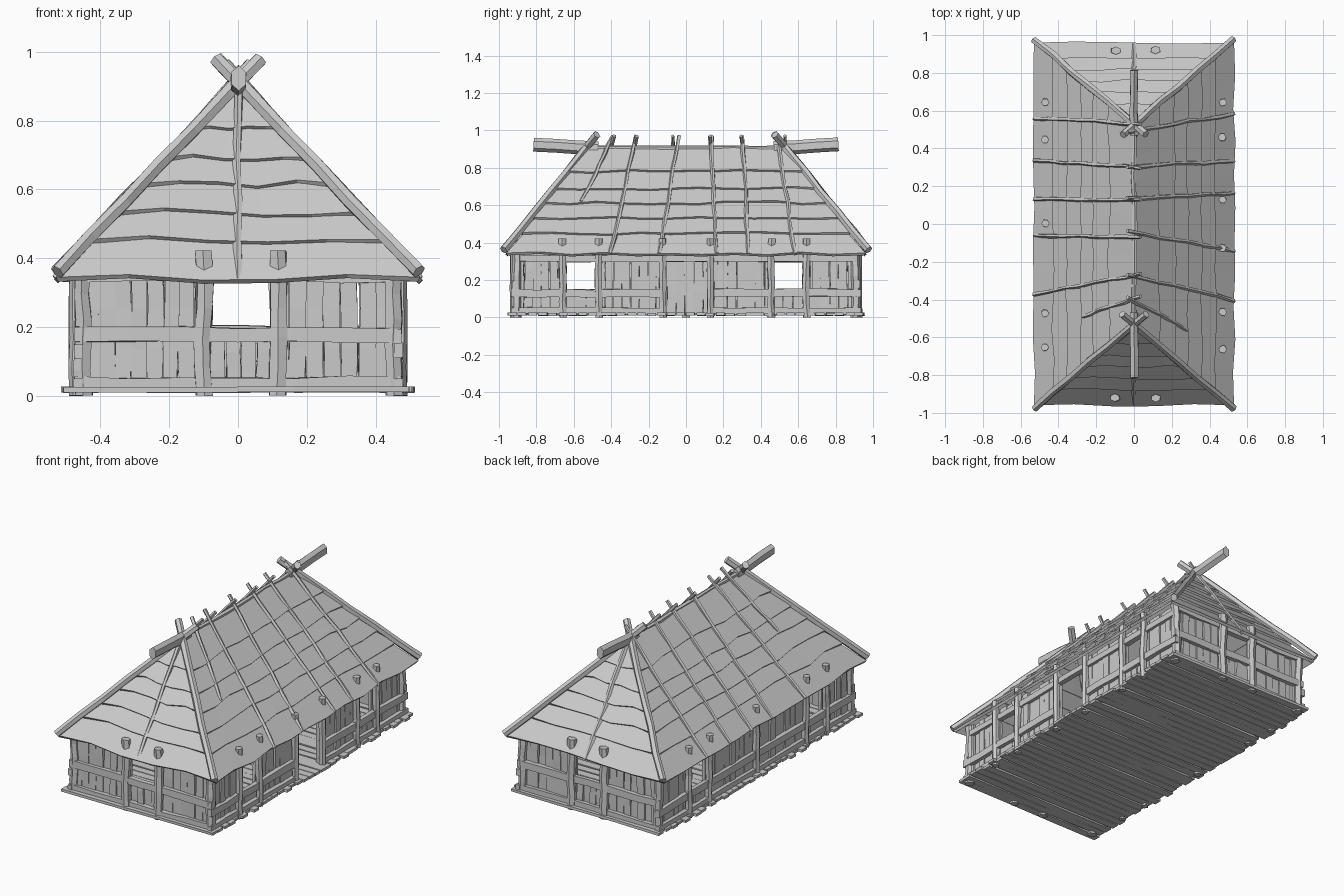
import bpy, bmesh, math, random
from mathutils import Vector as V

if "Cube" in bpy.data.objects:
    bpy.data.objects.remove(bpy.data.objects["Cube"])

random.seed(4)
R = random.uniform


def make(name, bm):
    bmesh.ops.recalc_face_normals(bm, faces=bm.faces[:])
    me = bpy.data.meshes.new(name)
    bm.to_mesh(me)
    bm.free()
    ob = bpy.data.objects.new(name, me)
    bpy.context.collection.objects.link(ob)
    return ob


def beam(bm, a, b, w, h, width_dir=None, sides=4, segs=3, rough=0.004):
    """Rough hewn timber from a to b, w wide along width_dir, h deep."""
    a, b = V(a), V(b)
    axis = (b - a).normalized()
    side = V(width_dir) if width_dir else axis.cross(V((0, 0, 1)))
    side = (side - axis * side.dot(axis)).normalized()
    up = axis.cross(side)
    k = 0.5 * (math.sqrt(2) if sides == 4 else 1.05)
    rings = []
    for i in range(segs + 1):
        c = a.lerp(b, i / segs) + side * R(-rough, rough) + up * R(-rough, rough) * 0.5
        ring = []
        for j in range(sides):
            t = math.tau * (j + 0.5) / sides
            p = c + side * (math.cos(t) * w * k) + up * (math.sin(t) * h * k)
            ring.append(bm.verts.new(p + side * R(-rough, rough) * 0.5))
        rings.append(ring)
    for r, q in zip(rings, rings[1:]):
        for j in range(sides):
            n = (j + 1) % sides
            bm.faces.new((r[j], r[n], q[n], q[j]))
    bm.faces.new(rings[0][::-1])
    bm.faces.new(rings[-1])


# Floor of loose planks laid across the width
bm = bmesh.new()
n = 36
for i in range(n):
    y = -0.925 + 1.85 * i / (n - 1)
    beam(bm, (-0.5 + R(-.015, .015), y + R(-.005, .005), 0.018),
         (0.5 + R(-.015, .015), y + R(-.005, .005), 0.018), 0.047, 0.016, (0, 1, 0), rough=0.003)
make("floor_planks", bm)


# Walls: vertical planks around openings, rails and posts outside
def wall(name, place, half, openings, posts, rail, head, post_w):
    along = place(1, 0, 0) - place(0, 0, 0)
    cuts = sorted({-half, half, *[e for o in openings for e in o[:2]]})
    planks, rails, uprights = bmesh.new(), bmesh.new(), bmesh.new()
    for u0, u1 in zip(cuts, cuts[1:]):
        hole = next((o for o in openings if o[0] <= (u0 + u1) / 2 <= o[1]), None)
        pieces = [(0.02, 0.37)] if not hole else [(0.02, hole[2]), (hole[3], 0.37)]
        count = max(1, round((u1 - u0) / 0.048))
        step = (u1 - u0) / count
        for i in range(count):
            u = u0 + step * (i + 0.5)
            for z0, z1 in pieces:
                if z1 - z0 > 0.03:
                    d = R(-.006, .006)
                    beam(planks, place(u, d, z0), place(u + R(-.004, .004), d + R(-.004, .004), z1),
                         step * R(0.9, 1.04), 0.018, along, rough=0.003)
    # rails stop at a doorway
    door = next((o for o in openings if o[2] < 0.03), None)
    spans = [(-half - .025, door[0]), (door[1], half + .025)] if door else [(-half - .025, half + .025)]
    for u0, u1 in spans:
        for z, h in ((0.035, 0.035), (rail, 0.042)):
            beam(rails, place(u0, 0.02, z + R(-.003, .003)), place(u1, 0.02, z + R(-.003, .003)),
                 h, 0.026, (0, 0, 1), segs=6)
    beam(rails, place(-half, 0.01, head), place(half, 0.01, head), 0.035, 0.03, (0, 0, 1), segs=6)
    for u in posts:
        beam(uprights, place(u, 0.025, 0), place(u + R(-.005, .005), 0.025, 0.422),
             post_w, 0.04, along, 6, 5, 0.005)
    make(name + "_planks", planks)
    make(name + "_rails", rails)
    make(name + "_posts", uprights)


side_windows = [(-0.64, -0.48, 0.13, 0.30), (0.47, 0.625, 0.13, 0.30)]
wall("right_wall", lambda u, d, z: V((0.445 + d, u, z)), 0.91,
     side_windows + [(-0.115, 0.12, 0.0, 0.34)], (-0.66, -0.465, -0.125, 0.13, 0.455, 0.645),
     0.13, 0.315, 0.04)
wall("left_wall", lambda u, d, z: V((-0.445 - d, u, z)), 0.91,
     side_windows, (-0.66, -0.465, 0, 0.455, 0.645), 0.13, 0.315, 0.04)
for s, name in ((-1, "front_wall"), (1, "back_wall")):
    wall(name, lambda u, d, z: V((u, s * (0.895 + d), z)), 0.45,
         [(-0.08, 0.095, 0.18, 0.34)], (-0.102, 0.115), 0.18, 0.35, 0.052)

bm = bmesh.new()
for sx in (-1, 1):
    for sy in (-1, 1):
        beam(bm, (sx * .45, sy * .905, 0), (sx * .45, sy * .905, .37), .05, .05, (1, 0, 0), 6, 5, .006)
make("corner_posts", bm)

# Hipped thatch roof: overlapping courses, each a ragged ring
EAVE, RISE, HX, HY, RUN = 0.335, 0.58, 0.52, 0.95, 0.43


def roof_ring(t, lift, ragged):
    x, y, z = HX * (1 - t) + lift * 0.7, HY - RUN * t + lift * 0.7, EAVE + RISE * t + lift * 0.7
    corners = [V((-x, -y, z)), V((x, -y, z)), V((x, y, z)), V((-x, y, z))]
    pts = []
    for i, m in enumerate((5, 11, 5, 11)):
        for j in range(m):
            p = corners[i].lerp(corners[(i + 1) % 4], j / m)
            slide = R(-ragged, ragged) if j else 0
            out = V((0, -1, 0)) if i == 0 else V((1, 0, 0)) if i == 1 else V((0, 1, 0)) if i == 2 else V((-1, 0, 0))
            slope = RISE / (RUN if i % 2 == 0 else HX)
            pts.append(p + (out - V((0, 0, slope))) * slide)
    return pts


bm = bmesh.new()
levels = [0, 0.19, 0.33, 0.47, 0.6, 0.76, 1.0]
for t0, t1 in zip(levels, levels[1:]):
    low = [bm.verts.new(p) for p in roof_ring(t0, 0.014, 0.008)]
    top = [bm.verts.new(p) for p in roof_ring(min(t1 + 0.03, 0.995), 0.0, 0.0)]
    for j in range(len(low)):
        k = (j + 1) % len(low)
        bm.faces.new((low[j], low[k], top[k], top[j]))
roof = make("thatch_roof", bm)
mod = roof.modifiers.new("thickness", 'SOLIDIFY')
mod.thickness = 0.016
mod.offset = -1

# Hip beams crossing at each end, ridge horns and centre poles
hips, horns, poles = bmesh.new(), bmesh.new(), bmesh.new()
for sy in (-1, 1):
    for sx in (-1, 1):
        beam(hips, (sx * .525, sy * .975, .36), (-sx * .062, sy * .475, .978), .04, .042, sides=6, segs=6)
    beam(horns, (0, sy * .47, .905), (0, sy * .815, .925), .045, .07, (1, 0, 0), 6, 3)
    beam(poles, (0, sy * .95, .335), (0, sy * .535, .92), .026, .026, (1, 0, 0), 5, 5, .005)
beam(horns, (0, -.5, .905), (0, .5, .905), .026, .026, (1, 0, 0), 6, 8)
make("hip_beams", hips)
make("ridge_beams", horns)
make("hip_centre_poles", poles)

# Thin poles tied down over both long slopes: side, top y, bottom y, bottom x
bm = bmesh.new()
for s, y0, y1, x1 in ((1, .49, .585, .53), (1, .305, .335, .53), (1, .135, .165, .53),
                      (1, -.04, -.14, .53), (1, -.265, -.405, .53), (1, -.39, -.56, .28),
                      (-1, .53, .56, .53), (-1, .30, .335, .53), (-1, .13, .135, .53),
                      (-1, -.07, -.06, .53), (-1, -.265, -.37, .53), (-1, -.38, -.49, .27)):
    def on_roof(x, y):
        return (s * x, y, EAVE + RISE * (HX - x) / HX + 0.016)
    beam(bm, on_roof(-0.035, y0), on_roof(x1, y1), .021, .021, (0, 1, 0), 5, 7, .005)
make("roof_poles", bm)
